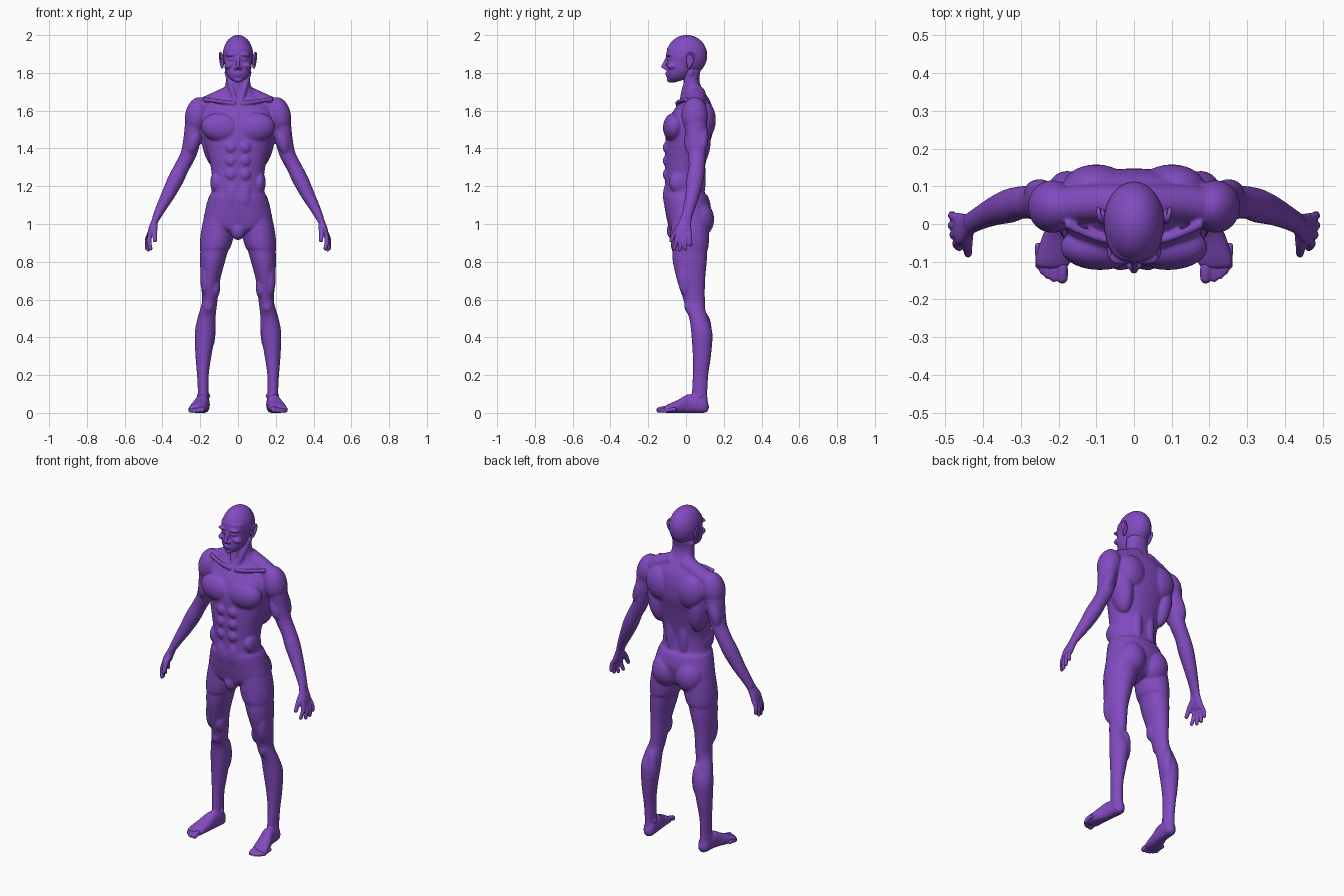
import bpy, bmesh, math
from mathutils import Vector, Matrix

skin = bpy.data.materials.new("purple")
skin.diffuse_color = (0.22, 0.07, 0.52, 1)


def spline(rows, steps=5):
    """Smooth the control rows with a Catmull-Rom curve."""
    out = []
    for i in range(len(rows) - 1):
        p = [rows[max(0, min(len(rows) - 1, i + k))] for k in (-1, 0, 1, 2)]
        for s in range(steps):
            t = s / steps
            out.append([0.5 * (2 * b + (c - a) * t + (2 * a - 5 * b + 4 * c - d) * t * t
                               + (3 * b - a - 3 * c + d) * t ** 3) for a, b, c, d in zip(*p)])
    return out + [list(rows[-1])]


def loft(bm, rows, axis=None, ref=(0, 1, 0), sides=(1, -1), n=2.0, seg=32):
    """Rows are x, y, z, half width, half depth; ends are domed."""
    rows = spline(rows)
    pts = [Vector(r[:3]) for r in rows]
    tan = [(pts[min(i + 1, len(pts) - 1)] - pts[max(i - 1, 0)]).normalized() for i in range(len(pts))]
    for s in sides:
        rings = []
        for r, p, t in zip(rows, pts, tan):
            if axis:
                t = Vector(axis)
            v = Vector(ref)
            v = (v - t * v.dot(t)).normalized()
            u = v.cross(t)
            ring = []
            for k in range(seg):
                ang = 2 * math.pi * k / seg
                c, d = math.cos(ang), math.sin(ang)
                q = p + u * r[3] * math.copysign(abs(c) ** (2 / n), c) \
                      + v * r[4] * math.copysign(abs(d) ** (2 / n), d)
                ring.append(bm.verts.new((q.x * s, q.y, q.z)))
            rings.append(ring)
        for a, b in zip(rings, rings[1:]):
            for k in range(seg):
                bm.faces.new((a[k], a[(k + 1) % seg], b[(k + 1) % seg], b[k]))
        for ring, i, sign in ((rings[0], 0, -1), (rings[-1], -1, 1)):
            q = pts[i] + tan[i] * sign * 0.6 * min(rows[i][3:])
            pole = bm.verts.new((q.x * s, q.y, q.z))
            for k in range(seg):
                bm.faces.new((ring[k], ring[(k + 1) % seg], pole))


def tube(bm, pts, r, sides=(1, -1), ref=(0, 1, 0)):
    loft(bm, [(*p, q, q) for p, q in zip(pts, r)], ref=ref, sides=sides, seg=16)


def blob(bm, loc, size, rot=0.0, sides=(1, -1)):
    """Ellipsoid muscle, rotated about y and mirrored."""
    for s in sides:
        m = Matrix.Translation((loc[0] * s, loc[1], loc[2])) @ Matrix.Rotation(rot * s, 4, 'Y') \
            @ Matrix.Diagonal((*size, 1))
        bmesh.ops.create_uvsphere(bm, u_segments=28, v_segments=18, radius=1, matrix=m)


def finish(name, bm, voxel, smooth):
    """Fuse the pieces into one skin and relax it."""
    bmesh.ops.recalc_face_normals(bm, faces=bm.faces)
    me = bpy.data.meshes.new(name)
    bm.to_mesh(me)
    bm.free()
    ob = bpy.data.objects.new(name, me)
    bpy.context.collection.objects.link(ob)
    rm = ob.modifiers.new("fuse", 'REMESH')
    rm.mode = 'VOXEL'
    rm.voxel_size = voxel
    rm.use_smooth_shade = True
    sm = ob.modifiers.new("relax", 'SMOOTH')
    sm.factor = 0.5
    sm.iterations = smooth
    me.materials.append(skin)
    bpy.context.view_layer.objects.active = ob
    for m in ("fuse", "relax"):
        bpy.ops.object.modifier_apply(modifier=m)
    if not ob.data.materials:
        ob.data.materials.append(skin)
    return ob


MID = (1,)
UP = (0, 0, 1)

# torso and neck: z, y centre, half width, half depth
bm = bmesh.new()
torso = [(.945, .01, .03, .06), (.965, .008, .10, .092), (1.0, .010, .178, .106), (1.08, .010, .172, .122),
         (1.145, -.001, .154, .118), (1.168, -.007, .141, .106), (1.25, -.009, .138, .102),
         (1.33, -.003, .150, .109), (1.42, .008, .172, .117), (1.50, .020, .186, .124),
         (1.58, .034, .188, .112), (1.64, .047, .155, .085), (1.68, .048, .110, .062),
         (1.72, .036, .073, .047), (1.77, .028, .063, .042), (1.82, .03, .06, .05)]
loft(bm, [(0, y, z, a, b) for z, y, a, b in torso], axis=UP, sides=MID, n=2.15, seg=48)
tube(bm, [(.03, .055, 1.69), (.12, .055, 1.648), (.2, .045, 1.612)], (.05, .05, .05))  # trapezius
tube(bm, [(.015, -.045, 1.638), (.09, -.038, 1.648), (.18, .0, 1.66)], (.013, .011, .012))  # collarbone
tube(bm, [(.014, -.022, 1.65), (.035, -.006, 1.72), (.058, .03, 1.81)], (.013, .015, .016))  # neck cord
blob(bm, (.09, -.062, 1.51), (.106, .060, .078), -.15)          # chest
for z in (1.405, 1.335, 1.262):                                 # abdominals
    blob(bm, (.036, -.090, z), (.035, .033, .037))
blob(bm, (.034, -.085, 1.15), (.042, .037, .085))
blob(bm, (.115, -.03, 1.22), (.032, .06, .06))                  # oblique
blob(bm, (.138, .06, 1.45), (.056, .072, .15), .12)             # lat
blob(bm, (.10, .098, 1.55), (.088, .060, .10), .2)              # shoulder blade
blob(bm, (.042, .063, 1.25), (.036, .042, .16))                 # lower back
blob(bm, (.078, .063, 1.025), (.086, .086, .10))                # buttock
blob(bm, (0, -.062, .965), (.04, .04, .05), sides=MID)          # groin

# arms
loft(bm, [(.20, .045, 1.61, .05, .055), (.225, .05, 1.54, .053, .06), (.242, .056, 1.45, .047, .056),
          (.262, .058, 1.37, .042, .047), (.298, .057, 1.30, .040, .043), (.33, .048, 1.235, .042, .045),
          (.37, .034, 1.155, .036, .038), (.41, .015, 1.08, .027, .031), (.437, .0, 1.025, .020, .029)])
blob(bm, (.216, .046, 1.575), (.064, .070, .098), -.2)          # deltoid
blob(bm, (.235, .025, 1.44), (.034, .036, .075), -.3)           # biceps
blob(bm, (.25, .085, 1.46), (.034, .034, .085), -.3)            # triceps

# legs
loft(bm, [(.10, .015, 1.08, .07, .09), (.105, .02, 1.0, .083, .10), (.112, .02, .93, .088, .102),
          (.121, .02, .876, .081, .099), (.126, .02, .858, .074, .093), (.135, .02, .80, .066, .09),
          (.146, .027, .70, .051, .074), (.149, .043, .60, .041, .057), (.157, .05, .55, .043, .052),
          (.167, .067, .50, .048, .05), (.175, .084, .42, .054, .056), (.183, .084, .30, .042, .048),
          (.186, .077, .20, .031, .041), (.184, .072, .10, .028, .041), (.184, .075, .05, .028, .042)], axis=UP)
blob(bm, (.156, .012, .57), (.028, .022, .04))                  # kneecap
blob(bm, (.122, .01, .665), (.028, .04, .06))                   # inner thigh
blob(bm, (.172, .0, .72), (.028, .045, .10))                    # outer thigh
blob(bm, (.15, .10, .43), (.031, .036, .10))                    # calf
blob(bm, (.182, .074, .09), (.037, .02, .02))                   # ankle bones

# feet
loft(bm, [(.182, .112, .035, .022, .030), (.182, .095, .041, .032, .041), (.184, .06, .046, .034, .046),
          (.19, .01, .049, .036, .049), (.203, -.04, .035, .043, .035), (.213, -.09, .024, .047, .024),
          (.217, -.113, .018, .044, .018)], axis=(0, -1, 0), ref=UP, n=2.4)
body = finish("body", bm, .0052, 8)

# toes
bm = bmesh.new()
for x, y, r in ((.190, -.143, .015), (.212, -.143, .011), (.227, -.135, .011), (.240, -.124, .011), (.251, -.109, .011)):
    tube(bm, [(x + .002, y + .055, .02), (x, y + .025, r + .006), (x, y, r)], (r, r, r), ref=UP)
    blob(bm, (x, y, r), (r, r, r))
finish("toes", bm, .004, 2)

# hands: palm, fingers from knuckle to tip, thumb
bm = bmesh.new()
loft(bm, [(.428, .004, 1.045, .018, .027), (.442, -.004, 1.01, .018, .032), (.456, -.012, .975, .018, .041),
          (.466, -.014, .943, .014, .043)], n=2.3)
for k, tip in (((.465, -.044, .945), (.463, -.062, .872)), ((.468, -.024, .942), (.475, -.033, .866)),
               ((.469, -.004, .943), (.482, -.004, .872)), ((.467, .017, .952), (.482, .024, .892))):
    mid = ((k[0] + tip[0]) / 2 + .006, (k[1] + tip[1]) / 2, (k[2] + tip[2]) / 2)
    tube(bm, [k, mid, tip], (.0125, .0115, .0105))
    blob(bm, tip, (.0105, .0105, .0125))
tube(bm, [(.442, -.014, 1.0), (.443, -.048, .965), (.441, -.067, .935), (.439, -.08, .908)],
     (.018, .016, .0125, .0105))
finish("hands", bm, .004, 3)

# head: skull, face, features
bm = bmesh.new()
blob(bm, (0, .004, 1.892), (.081, .109, .109), sides=MID)
loft(bm, [(0, y, z, a, b) for z, y, a, b in
          ((1.93, -.02, .072, .08), (1.895, -.028, .074, .073), (1.87, -.03, .073, .068),
           (1.83, -.03, .071, .071), (1.80, -.036, .064, .068), (1.775, -.046, .05, .054),
           (1.762, -.056, .034, .038))], axis=UP, sides=MID, n=2.2, seg=40)
tube(bm, [(0, -.094, 1.89), (0, -.111, 1.855), (0, -.121, 1.828)], (.009, .0095, .012), sides=MID)
blob(bm, (.012, -.107, 1.825), (.010, .012, .009))              # nostril
blob(bm, (.032, -.090, 1.897), (.034, .018, .010), .1)          # brow
blob(bm, (.032, -.087, 1.871), (.015, .013, .008))              # eye
blob(bm, (.047, -.072, 1.838), (.026, .030, .018), .3)          # cheekbone
blob(bm, (0, -.097, 1.797), (.024, .013, .007), sides=MID)      # lips
blob(bm, (0, -.095, 1.785), (.020, .013, .007), sides=MID)
blob(bm, (0, -.083, 1.764), (.025, .019, .015), sides=MID)      # chin
finish("head", bm, .004, 4)

# ears: flat shell with a raised rim
bm = bmesh.new()
blob(bm, (.082, .02, 1.866), (.010, .019, .036))
tube(bm, [(.086, .004, 1.872), (.089, .010, 1.898), (.093, .026, 1.906), (.095, .040, 1.892),
          (.093, .036, 1.864), (.087, .022, 1.838), (.083, .010, 1.828)],
     (.005, .006, .006, .006, .006, .007, .007), ref=(1, 0, 0))
finish("ears", bm, .003, 2)
